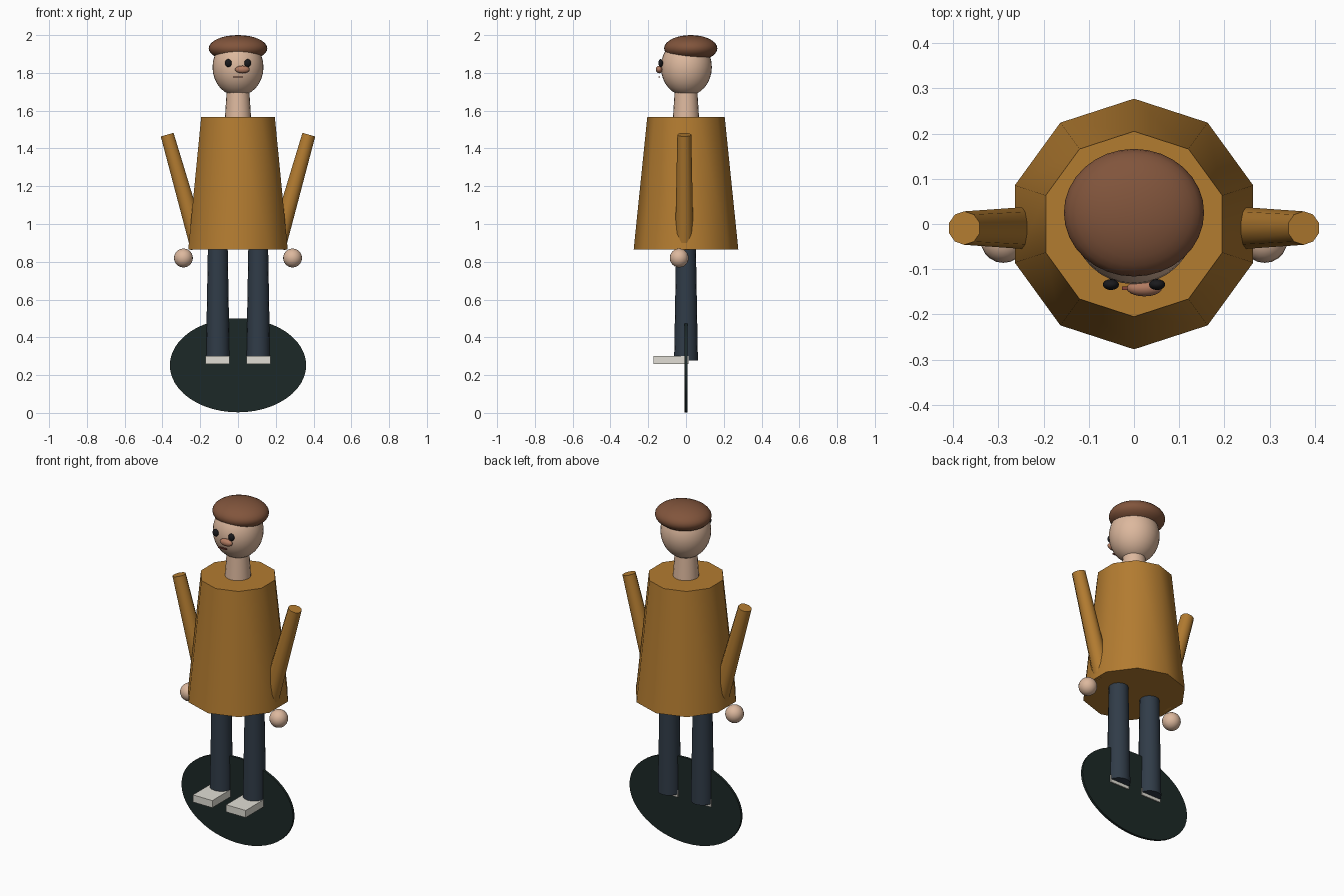
import bpy, math
from mathutils import Vector

if "Cube" in bpy.data.objects:
    bpy.data.objects.remove(bpy.data.objects["Cube"])


def material(name, rgb):
    m = bpy.data.materials.new(name)
    m.diffuse_color = (*rgb, 1)
    m.use_nodes = True
    m.node_tree.nodes["Principled BSDF"].inputs["Base Color"].default_value = m.diffuse_color
    return m


COAT = material("ochre", (0.45, 0.20, 0.03))
SKIN = material("skin", (0.72, 0.48, 0.34))
TROUSER = material("navy", (0.03, 0.045, 0.065))
BASE = material("dark_green", (0.012, 0.022, 0.02))
HAIR = material("brown", (0.22, 0.09, 0.045))
SHOE = material("off_white", (0.75, 0.73, 0.66))
NOSE = material("nose_pink", (0.45, 0.20, 0.12))
DARK = material("black", (0.01, 0.01, 0.012))
LIP = material("lip", (0.25, 0.06, 0.04))


def finish(name, mat, angle=40):
    ob = bpy.context.object
    ob.name = name
    ob.data.materials.append(mat)
    bpy.ops.object.shade_smooth_by_angle(angle=math.radians(angle))
    return ob


def taper(name, p0, p1, r0, r1, mat, sides):
    """Tapered cylinder from p0 to p1."""
    a, b = Vector(p0), Vector(p1)
    d = b - a
    bpy.ops.mesh.primitive_cone_add(
        vertices=sides, radius1=r0, radius2=r1, depth=d.length, location=(a + b) / 2,
        rotation=(0, math.atan2(d.x, d.z), 0))
    return finish(name, mat)


def ball(name, loc, radii, mat, seg=32, rings=16):
    bpy.ops.mesh.primitive_uv_sphere_add(segments=seg, ring_count=rings, radius=1, location=loc)
    bpy.context.object.scale = radii
    bpy.ops.object.transform_apply(location=False, rotation=False)
    return finish(name, mat)


def box(name, loc, size, mat):
    bpy.ops.mesh.primitive_cube_add(size=1, location=loc)
    bpy.context.object.scale = size
    bpy.ops.object.transform_apply(location=False, rotation=False)
    return finish(name, mat, 30)


# Upright thin base disc
bpy.ops.mesh.primitive_cylinder_add(vertices=48, radius=1, depth=1, location=(0, 0, 0.252),
                                    rotation=(math.pi / 2, 0, 0))
bpy.context.object.scale = (0.361, 0.249, 0.014)
finish("base_disc", BASE)

# Coat, neck, head and hair
taper("coat", (0, 0, 0.865), (0, 0, 1.566), 0.277, 0.205, COAT, 10)
taper("neck", (0, 0, 1.55), (0, 0, 1.72), 0.07, 0.059, SKIN, 20)
ball("head", (0, 0.002, 1.83), (0.135, 0.135, 0.153), SKIN)
ball("hair", (0, 0.025, 1.93), (0.155, 0.141, 0.07), HAIR)

# Face
ball("nose", (0.023, -0.142, 1.818), (0.039, 0.018, 0.02), NOSE, 20, 12)
box("mouth", (0, -0.142, 1.778), (0.053, 0.008, 0.006), LIP)

# Paired parts
for side, s in (("left", -1), ("right", 1)):
    ball(f"{side}_eye", (s * 0.051, -0.134, 1.852), (0.018, 0.012, 0.021), DARK, 16, 10)
    taper(f"{side}_arm", (s * 0.205, -0.009, 0.874), (s * 0.375, -0.009, 1.473),
          0.049, 0.037, COAT, 10)
    ball(f"{side}_hand", (s * 0.289, -0.036, 0.82), (0.05, 0.05, 0.05), SKIN, 20, 12)
    taper(f"{side}_leg", (s * 0.107, 0, 0.278), (s * 0.107, 0, 0.90), 0.063, 0.052, TROUSER, 16)
    box(f"{side}_shoe", (s * 0.108, -0.08, 0.281), (0.126, 0.186, 0.042), SHOE)
